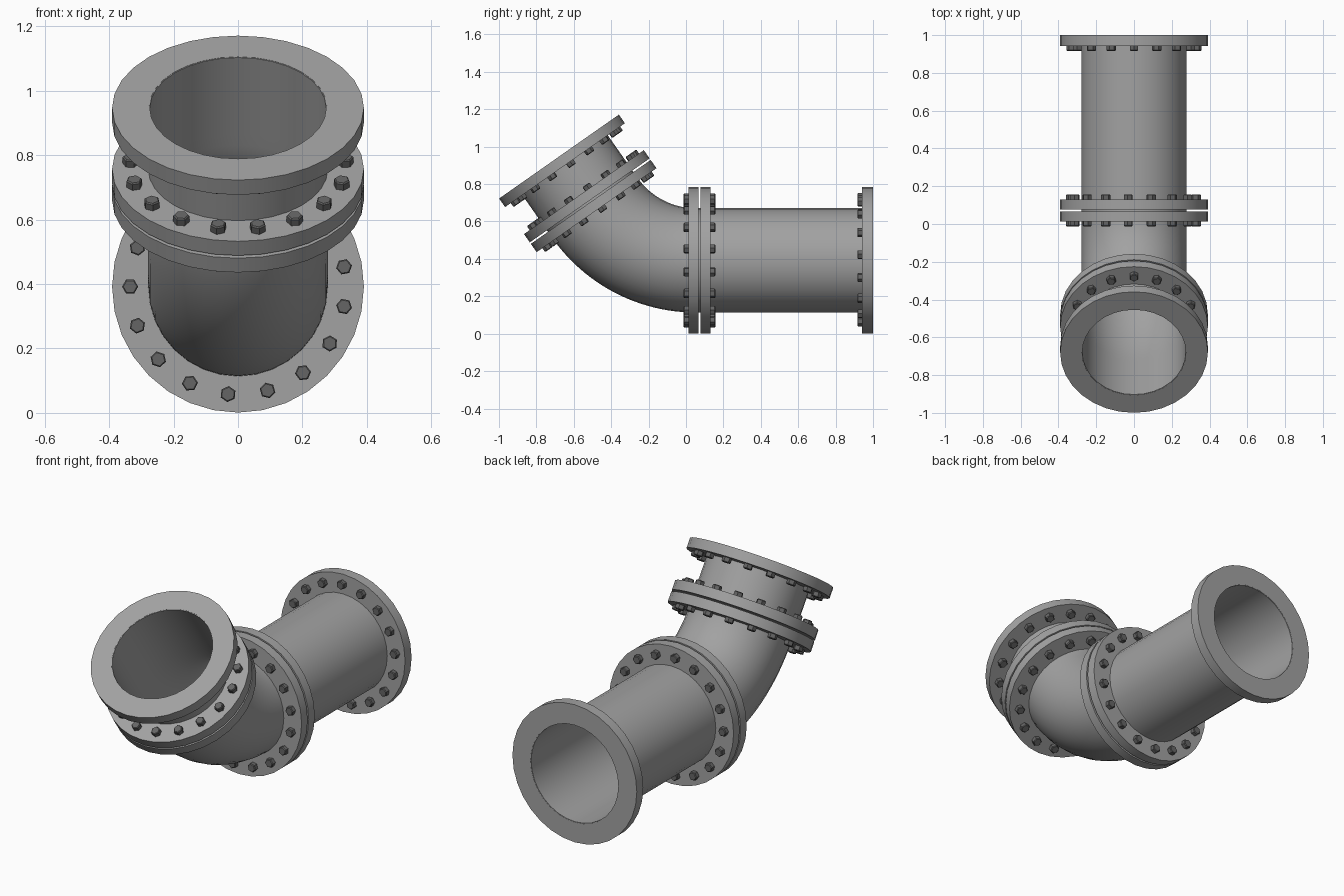
import bpy, bmesh, math
from mathutils import Vector

if "Cube" in bpy.data.objects:
    bpy.data.objects.remove(bpy.data.objects["Cube"])

SIDES, BOLTS = 32, 17
PIPE_R, WALL, FLANGE_R, BOLT_CIRCLE = 0.279, 0.005, 0.391, 0.335
TILT = math.radians(55)
X = Vector((1, 0, 0))
LOW = Vector((0, -1, 0))                                   # run of the lower pipe
UP = Vector((0, -math.cos(TILT), math.sin(TILT)))          # run of the upper spool


def material(name, v):
    m = bpy.data.materials.new(name)
    m.diffuse_color = (v, v, v, 1)
    m.use_nodes = True
    m.node_tree.nodes["Principled BSDF"].inputs["Base Color"].default_value = m.diffuse_color
    return m


PIPE_GREY = material("pipe_grey", 0.36)
BOLT_GREY = material("bolt_dark_grey", 0.13)


def ring(bm, c, d, r, n=SIDES, phase=math.pi / 2):
    v = Vector((0, d.z, -d.y))
    return [bm.verts.new(c + r * (math.cos(a) * X + math.sin(a) * v))
            for a in (phase + 2 * math.pi * i / n for i in range(n))]


def bridge(bm, a, b):
    n = len(a)
    for i in range(n):
        bm.faces.new((a[i], a[(i + 1) % n], b[(i + 1) % n], b[i]))


def finish(bm, name, mat, smooth=True):
    bmesh.ops.recalc_face_normals(bm, faces=bm.faces[:])
    me = bpy.data.meshes.new(name)
    bm.to_mesh(me)
    bm.free()
    me.materials.append(mat)
    ob = bpy.data.objects.new(name, me)
    bpy.context.collection.objects.link(ob)
    if smooth:
        bpy.ops.object.select_all(action='DESELECT')
        bpy.context.view_layer.objects.active = ob
        ob.select_set(True)
        bpy.ops.object.shade_smooth_by_angle(angle=math.radians(35))
    return ob


def tube(name, stations):
    """Thin walled pipe through (centre, direction) stations."""
    bm = bmesh.new()
    outer = [ring(bm, c, d, PIPE_R) for c, d in stations]
    inner = [ring(bm, c, d, PIPE_R - WALL) for c, d in stations]
    loops = outer + inner[::-1]
    for a, b in zip(loops, loops[1:] + loops[:1]):
        bridge(bm, a, b)
    finish(bm, name, PIPE_GREY)


def flange(name, origin, d, s0, s1, bolt_side, phase):
    """Flat ring from s0 to s1 along d, with hex bolt heads on one face."""
    bm = bmesh.new()
    loops = [ring(bm, origin + d * s, d, r) for s, r in
             ((s0, PIPE_R - 0.002), (s0, FLANGE_R), (s1, FLANGE_R), (s1, PIPE_R - 0.002))]
    for a, b in zip(loops, loops[1:] + loops[:1]):
        bridge(bm, a, b)
    finish(bm, name, PIPE_GREY)

    bm = bmesh.new()
    base, tip = (s1 - 0.002, s1 + 0.026) if bolt_side > 0 else (s0 + 0.002, s0 - 0.026)
    v = Vector((0, d.z, -d.y))
    for i in range(BOLTS):
        a = phase + 2 * math.pi * i / BOLTS
        c = origin + BOLT_CIRCLE * (math.cos(a) * X + math.sin(a) * v)
        rings = [ring(bm, c + d * s, d, r, 6, a) for s, r in
                 ((base, 0.025), (base * 0.15 + tip * 0.85, 0.025), (tip, 0.021))]
        bridge(bm, rings[0], rings[1])
        bridge(bm, rings[1], rings[2])
        bm.faces.new(rings[0])
        bm.faces.new(rings[2])
    finish(bm, name + "_bolts", BOLT_GREY, smooth=False)


# Key points: lower axis, open upper end, and where the two axes cross
AXIS_Z = 0.392
low0 = Vector((0, 0, AXIS_Z))
top = Vector((0, -0.679, 0.947))
corner = top - UP * ((top.z - AXIS_Z) / UP.z)

# Straight lower pipe
tube("straight_pipe", [(Vector((0, 0.999, AXIS_Z)), LOW), (Vector((0, 0.072, AXIS_Z)), LOW)])

# Elbow swept along an arc tangent to both axes
R = 0.66
T = R * math.tan(TILT / 2)
start = corner - LOW * T
bend = start + Vector((0, 0, R))
stations = [(Vector((0, 0.072, AXIS_Z)), LOW)]
for i in range(25):
    a = TILT * i / 24
    stations.append((bend + R * Vector((0, -math.sin(a), -math.cos(a))),
                     Vector((0, -math.cos(a), math.sin(a)))))
stations.append((top - UP * 0.291, UP))
tube("elbow_pipe", stations)

# Short upper spool
tube("upper_pipe", [(top - UP * 0.291, UP), (top - UP * 0.001, UP)])

# Flanges (positions run along the pipe direction)
half = math.pi / BOLTS
quarter = math.pi / 2
flange("lower_end_flange", low0, LOW, -1.0, -0.942, 1, quarter)
flange("lower_joint_flange_a", low0, LOW, -0.131, -0.077, -1, half)
flange("lower_joint_flange_b", low0, LOW, -0.067, -0.013, 1, half)
flange("upper_joint_flange_a", top, UP, -0.350, -0.296, -1, quarter)
flange("upper_joint_flange_b", top, UP, -0.286, -0.232, 1, quarter)
flange("upper_end_flange", top, UP, -0.056, 0.0, -1, quarter)
